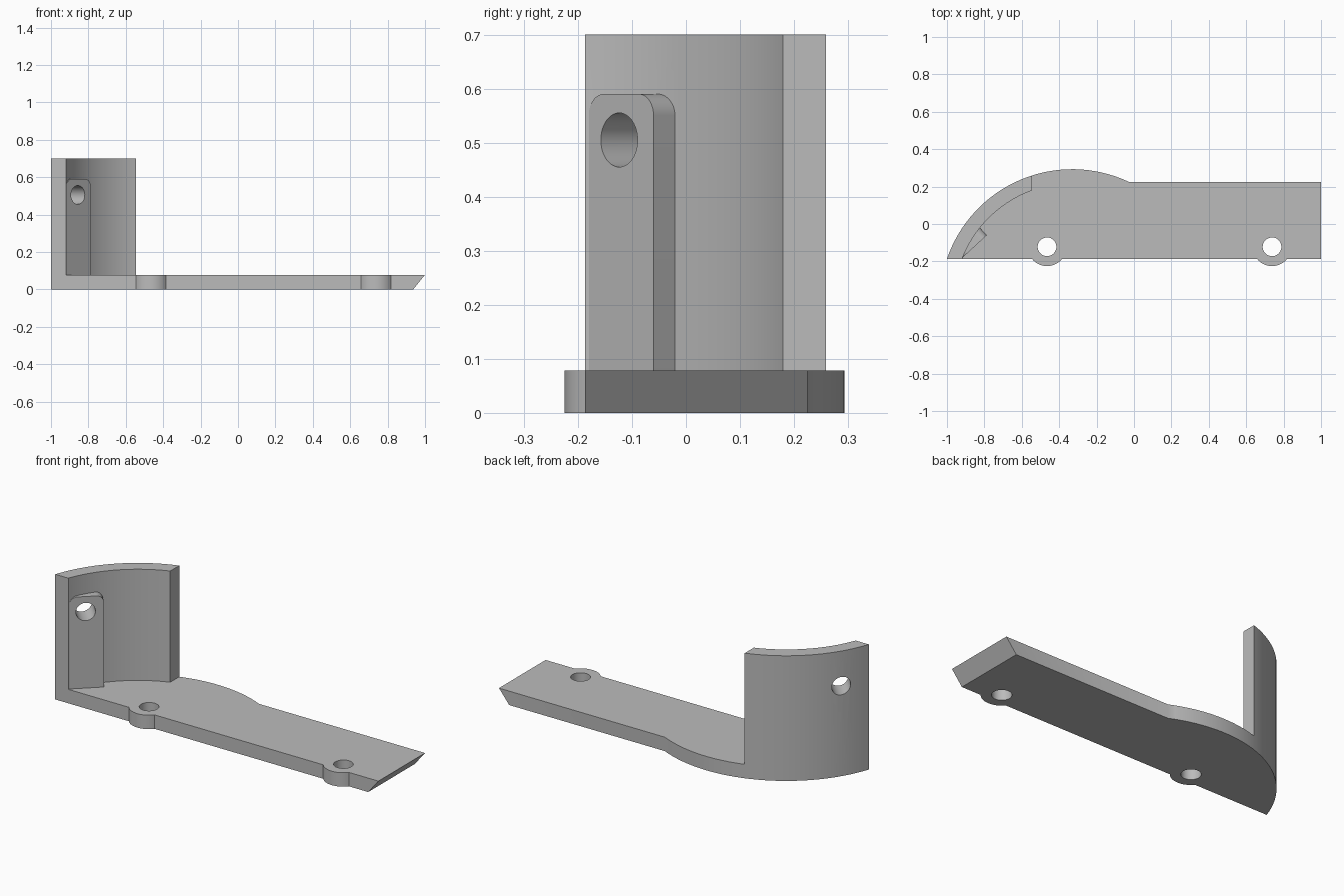
import bpy, bmesh, math
from mathutils import Matrix, Vector

if "Cube" in bpy.data.objects:
    bpy.data.objects.remove(bpy.data.objects["Cube"])

BASE_TOP, WALL_TOP = 0.078, 0.7
FRONT, BACK = -0.187, 0.225
CENTRE = Vector((-0.33, -0.415))      # shared centre of the curved wall
OUTER, INNER = 0.708, 0.632
HOLES_X, HOLE_Y = (-0.465, 0.738), -0.122

grey = bpy.data.materials.new("grey")
grey.use_nodes = True
grey.diffuse_color = (0.5, 0.5, 0.5, 1)
grey.node_tree.nodes["Principled BSDF"].inputs["Base Color"].default_value = (0.5, 0.5, 0.5, 1)


def arc(cx, cy, r, a, b, n):
    """Points on a circle from angle a to angle b."""
    angles = [a + (b - a) * i / n for i in range(n + 1)]
    return [(cx + r * math.cos(t), cy + r * math.sin(t)) for t in angles]


def circle(cx, cy, r):
    return arc(cx, cy, r, 0, math.tau, 48)[:-1]


def prism(name, outline, low, high, matrix=Matrix()):
    """Extrude a counterclockwise outline from low to high."""
    bm = bmesh.new()
    bottom = bm.faces.new([bm.verts.new((x, y, low)) for x, y in outline])
    top = bmesh.ops.extrude_face_region(bm, geom=[bottom])["geom"]
    for v in top:
        if isinstance(v, bmesh.types.BMVert):
            v.co.z = high
    bmesh.ops.recalc_face_normals(bm, faces=bm.faces)
    bm.transform(matrix)
    mesh = bpy.data.meshes.new(name)
    bm.to_mesh(mesh)
    bm.free()
    mesh.materials.append(grey)
    obj = bpy.data.objects.new(name, mesh)
    bpy.context.collection.objects.link(obj)
    return obj


def combine(target, tool, operation):
    """Apply a boolean and discard the tool."""
    mod = target.modifiers.new(operation, "BOOLEAN")
    mod.operation, mod.object, mod.solver = operation, tool, "EXACT"
    bpy.context.view_layer.objects.active = target
    bpy.ops.object.modifier_apply(modifier=mod.name)
    bpy.data.objects.remove(tool)


# Plan outline: front edge with two lugs, square end, curved left end
lug_r = 0.103
dip = math.asin((HOLE_Y - FRONT) / lug_r)
outline = []
for x in HOLES_X:
    outline += arc(x, HOLE_Y, lug_r, math.pi + dip, math.tau - dip, 20)
outline += [(1, FRONT), (1, BACK)]
outline += arc(*CENTRE, OUTER, math.asin((BACK - CENTRE.y) / OUTER),
               math.pi - math.asin((FRONT - CENTRE.y) / OUTER), 32)
bracket = prism("bracket", outline, 0, WALL_TOP)

# Slanted right end, running on up through the waste above the base
for v in bracket.data.vertices:
    if v.co.x > 0.99:
        v.co.x = 0.937 + 0.063 * v.co.z / BASE_TOP

# Clear everything above the base except the curved wall
wall_end = -0.545
clear = arc(*CENTRE, INNER, math.pi, math.acos((wall_end - CENTRE.x) / INNER), 40)
clear += [(wall_end, 0.5), (2, 0.5), (2, CENTRE.y)]
combine(bracket, prism("clearance", clear[::-1], BASE_TOP, 1), "DIFFERENCE")

# Flat mounting pad set into the hollow of the wall
pad_start = Vector((-0.917, -0.18, 0))
along = Vector((0.13, 0.12, 0))
width = along.length
along.normalize()
up = Vector((0, 0, 1))
outward = along.cross(up)
frame = Matrix.Translation(pad_start) @ Matrix((along, up, outward)).transposed().to_4x4()
pad_top, r = 0.59, 0.04
pad = [(0, 0.04), (width, 0.04)]
pad += arc(width - r, pad_top - r, r, 0, math.pi / 2, 10)
pad += arc(r, pad_top - r, r, math.pi / 2, math.pi, 10)
combine(bracket, prism("mounting_pad", pad, -0.06, 0, frame), "UNION")

# Screw holes through the pad and the lugs
combine(bracket, prism("pad_hole", circle(0.083, 0.505, 0.05), -0.4, 0.2, frame), "DIFFERENCE")
for x in HOLES_X:
    combine(bracket, prism("lug_hole", circle(x, HOLE_Y, 0.05), -0.1, 0.2), "DIFFERENCE")

bpy.ops.object.select_all(action="DESELECT")
bracket.select_set(True)
bpy.context.view_layer.objects.active = bracket
bpy.ops.object.shade_smooth_by_angle(angle=math.radians(25))
